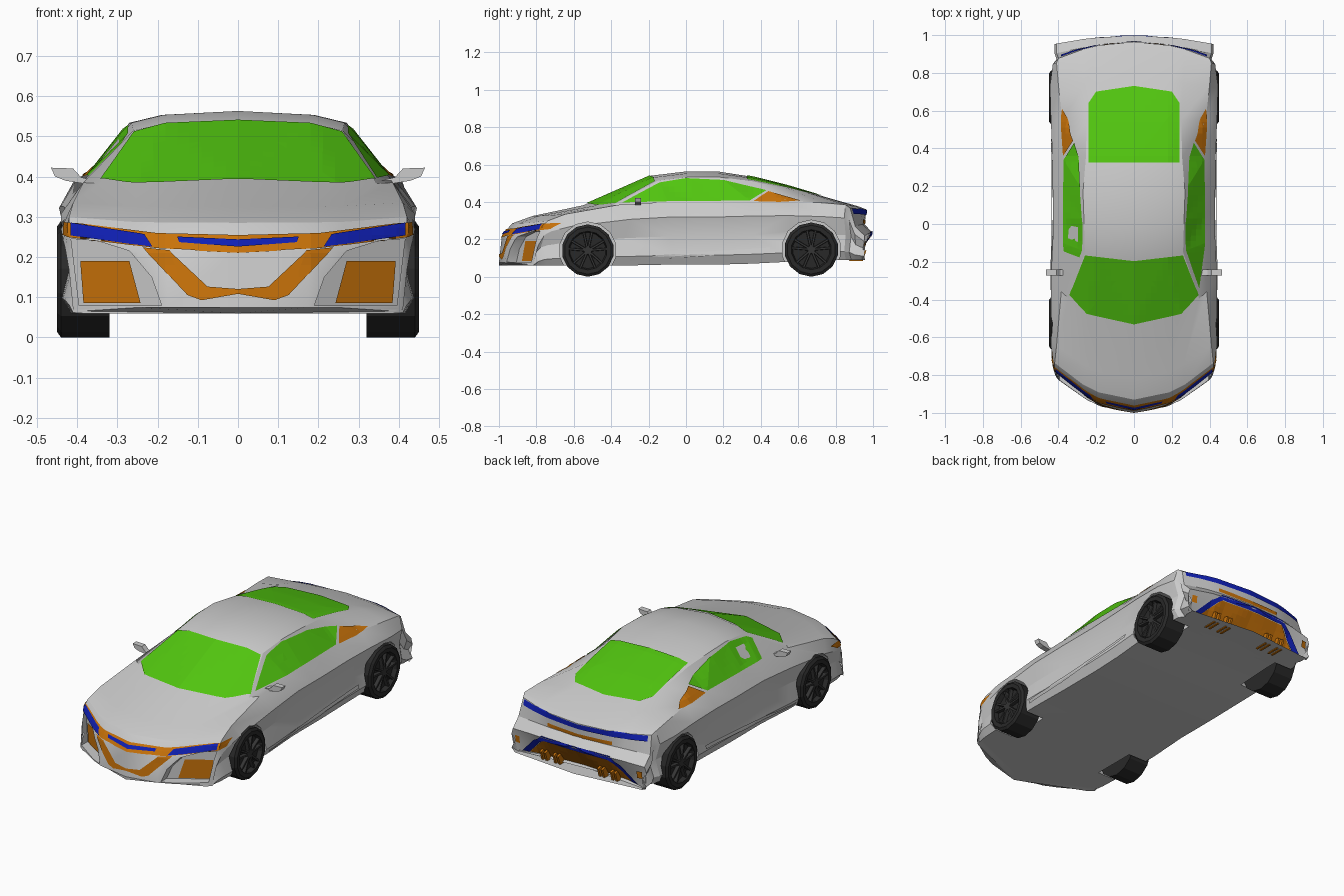
import bpy, bmesh, math
from mathutils import Vector
from mathutils.bvhtree import BVHTree

if "Cube" in bpy.data.objects:
    bpy.data.objects.remove(bpy.data.objects["Cube"])


def material(name, rgb):
    m = bpy.data.materials.new(name)
    m.diffuse_color = (*rgb, 1)
    m.use_nodes = True
    m.node_tree.nodes["Principled BSDF"].inputs["Base Color"].default_value = m.diffuse_color
    return m


GLASS = material("glass_green", (0.085, 0.57, 0.005))
LIGHT = material("light_blue", (0.005, 0.014, 0.46))
VENT = material("vent_orange", (0.58, 0.17, 0.003))
RUBBER = material("tyre_black", (0.022, 0.022, 0.022))
RIM = material("rim_dark", (0.035, 0.035, 0.035))


def finish(name, bm, mat=None, mirror=True):
    me = bpy.data.meshes.new(name)
    bm.to_mesh(me)
    bm.free()
    ob = bpy.data.objects.new(name, me)
    bpy.context.collection.objects.link(ob)
    if mat:
        me.materials.append(mat)
    if mirror:
        ob.modifiers.new("mirror", 'MIRROR')
    return ob


def loft(name, shells, mat=None, mirror=True):
    """Each shell is a list of equal closed rings, skinned and capped."""
    bm = bmesh.new()
    for rings in shells:
        vs = [[bm.verts.new(p) for p in r] for r in rings]
        n = len(vs[0])
        for a, b in zip(vs, vs[1:]):
            for i in range(n):
                j = (i + 1) % n
                bm.faces.new((a[i], a[j], b[j], b[i]))
        bm.faces.new(vs[0][::-1])
        bm.faces.new(vs[-1])
    bmesh.ops.recalc_face_normals(bm, faces=bm.faces)
    return finish(name, bm, mat, mirror)


def circle(x, r, cy, cz, n=14):
    return [(x, cy + r * math.sin(2 * math.pi * i / n), cz - r * math.cos(2 * math.pi * i / n))
            for i in range(n)]


# body stations: y, bow, width, shoulder width, roof width, floor z, shoulder z, top z
STATIONS = [
    (-1.00, 1.1, .41, .40, .25, .060, .072, .075),
    (-.985, 1.1, .42, .41, .25, .060, .200, .215),
    (-.96, 1.1, .43, .42, .25, .060, .275, .250),
    (-.93, 1.1, .435, .42, .27, .060, .300, .285),
    (-.82, 1.05, .44, .41, .26, .060, .335, .325),
    (-.55, 1.3, .44, .385, .345, .060, .385, .382),
    (-.19, .6, .43, .375, .26, .065, .400, .540),
    (0, .3, .43, .375, .265, .065, .400, .563),
    (.17, 0, .43, .375, .27, .065, .400, .563),
    (.35, 0, .432, .37, .255, .070, .405, .535),
    (.55, 0, .44, .38, .25, .080, .405, .485),
    (.75, -.1, .445, .40, .26, .090, .395, .425),
    (.92, -.4, .43, .41, .27, .090, .385, .377),
    (.965, -.55, .41, .40, .27, .090, .368, .360),
    (.955, -.3, .42, .41, .27, .090, .270, .280),
    (.997, -.25, .42, .41, .27, .090, .220, .235),
    (.90, .25, .41, .40, .27, .090, .100, .105)]


def section(y, bow, w, ws, wt, zb, zs, zt):
    d, h = zt - zs, zs - zb
    half = [(0, zt), (.7 * wt, zt - .06 * d), (wt, zt - .18 * d), (ws, zs), (w, zs - .24 * h),
            (w - .022, zs - .55 * h), (w, zs - .85 * h), (w - .025, zb), (0, zb)]
    full = half + [(-x, z) for x, z in half[-2:0:-1]]
    return [(x, y + bow * x * x, z) for x, z in full]


body = loft("car_body", [[section(*s) for s in STATIONS]], mirror=False)

# wheel wells and front corner pockets cut into the body
WHEELS = {"front": (-.525, .14), "rear": (.67, .145)}
cutters = [loft(k + "_well_cutter", [[circle(x, r + .013, y, r) for x in (.30, .60)]])
           for k, (y, r) in WHEELS.items()]
POCKET = [(.19, .08), (.395, .08), (.415, .245), (.35, .24), (.27, .215), (.215, .15)]
cutters.append(loft("pocket_cutter", [[[(x, -1.2, z) for x, z in POCKET],
                                       [(x, -1.03 + .65 * x, z) for x, z in POCKET]]]))
for c in cutters:
    c.hide_render = True
    m = body.modifiers.new("cut", 'BOOLEAN')
    m.operation, m.solver, m.object = 'DIFFERENCE', 'EXACT', c
dg = bpy.context.evaluated_depsgraph_get()
cut_mesh = bpy.data.meshes.new_from_object(body.evaluated_get(dg))
body.modifiers.clear()
body.data = cut_mesh
for c in cutters:
    bpy.data.objects.remove(c)
bm = bmesh.new()
bm.from_mesh(body.data)
SURFACE = BVHTree.FromBMesh(bm)
bm.free()

VIEWS = {"top": (lambda u, v: (u, v, 2), Vector((0, 0, -1))),
         "front": (lambda u, v: (u, -2, v), Vector((0, 1, 0))),
         "back": (lambda u, v: (u, 2, v), Vector((0, -1, 0))),
         "side": (lambda u, v: (2, u, v), Vector((-1, 0, 0)))}


def panel(name, view, outline, mat, off=.004, step=.03):
    """Drape a half outline, drawn in one view, over the body and mirror it."""
    place, ray = VIEWS[view]
    bm = bmesh.new()
    bm.faces.new([bm.verts.new(place(*p)) for p in outline])
    bmesh.ops.triangulate(bm, faces=bm.faces[:])
    for axis in range(3):
        no = Vector([float(i == axis) for i in range(3)])
        if abs(no.dot(ray)) > .5:
            continue
        lo, hi = min(v.co[axis] for v in bm.verts), max(v.co[axis] for v in bm.verts)
        for k in range(math.floor(lo / step) + 1, math.ceil(hi / step)):
            bmesh.ops.bisect_plane(bm, geom=bm.verts[:] + bm.edges[:] + bm.faces[:],
                                   plane_co=no * (k * step), plane_no=no)
    missed = []
    for v in bm.verts:
        hit, nor, _, _ = SURFACE.ray_cast(v.co, ray)
        if hit is None:
            missed.append(v)
            continue
        out = nor if nor.dot(ray) < 0 else -nor
        x = v.co.x
        v.co = hit + out * off
        if abs(x) < 1e-5:
            v.co.x = 0
    bmesh.ops.delete(bm, geom=missed, context='VERTS')
    for f in bm.faces:
        f.normal_update()
        if f.normal.dot(ray) > 0:
            f.normal_flip()
    return finish(name, bm, mat)


# glass
panel("windshield", "top", [(0, -.53), (.25, -.475), (.34, -.375), (.258, -.165), (0, -.195)], GLASS)
panel("rear_window", "top", [(0, .325), (.24, .325), (.24, .64), (.2, .70), (0, .73)], GLASS)
panel("side_window", "side", [(-.34, .394), (-.1, .401), (.34, .405), (.43, .46), (.2, .515),
                              (0, .525), (-.14, .502), (-.26, .438)], GLASS)
panel("side_intake", "side", [(.36, .402), (.50, .398), (.61, .405), (.44, .455)], VENT)
panel("sill_blade", "side", [(-.35, .085), (.45, .135), (.45, .155), (-.35, .10)], None, .007)

# front grille, lamps and corner vents
panel("grille_band", "front", [(0, .252), (.2, .257), (.43, .286), (.432, .254), (.415, .247),
                               (.2, .220), (0, .210)], VENT)
panel("grille_chevron", "front", [(0, .120), (.075, .126), (.17, .215), (.235, .222), (.2, .185),
                                  (.125, .105), (.09, .092), (0, .108)], VENT)
panel("headlamp", "front", [(.21, .222), (.413, .251), (.413, .281), (.23, .253)], LIGHT, .007)
panel("grille_strip", "front", [(0, .222), (.145, .233), (.15, .247), (0, .240)], LIGHT, .007)
panel("corner_vent", "front", [(.268, .19), (.39, .19), (.382, .085), (.24, .085)], VENT)

# tail lamps, slot and diffuser
panel("tail_lamp_bar", "back", [(0, .357), (.385, .364), (.385, .335), (0, .33)], LIGHT)
panel("rear_slot", "back", [(0, .30), (.2, .305), (.2, .285), (0, .28)], VENT)
panel("diffuser", "back", [(0, .218), (.21, .215), (.32, .107), (0, .107)], VENT)
panel("rear_trim", "back", [(0, .24), (.21, .238), (.27, .20), (.36, .107), (.32, .107),
                            (.23, .20), (.2, .218), (0, .22)], LIGHT, .006)
panel("rear_reflector", "back", [(.365, .15), (.395, .15), (.395, .19), (.365, .19)], VENT)


def slab(x0, x1, yz):
    return [[(x, y, z) for y, z in yz] for x in (x0, x1)]


FIN = [(.87, .085), (.945, .085), (.965, .14), (.93, .15)]
loft("diffuser_fins", [slab(x, x + .012, FIN) for x in (.12, .145, .20, .225)], VENT)

# door mirrors
MIRROR = [(.355, .378), (.40, .385), (.43, .39), (.455, .40), (.465, .422), (.41, .42),
          (.39, .398), (.355, .39)]
loft("door_mirror", [[[(x, -.272, z) for x, z in MIRROR], [(x, -.24, z) for x, z in MIRROR]]])

# wheels: stepped tyre with paired spokes
TYRE = [(.32, .10), (.32, 1), (.44, 1), (.45, .90), (.449, .74), (.425, .69)]
for k, (cy, r) in WHEELS.items():
    loft(k + "_tyre", [[circle(x, r * f, cy, r) for x, f in TYRE]], RUBBER)
    spokes = [[circle(.42, .026, cy, r, 10), circle(.444, .02, cy, r, 10)]]
    for i in range(10):
        a = math.pi * (.4 * (i // 2) + (.07 if i % 2 else -.07))
        u = Vector((0, math.sin(a), math.cos(a)))
        t = Vector((0, math.cos(a), -math.sin(a)))
        c = Vector((0, cy, r))
        spokes.append([[c + u * d + t * s + Vector((x, 0, 0))
                        for x, s in ((.42, -.007), (.444, -.005), (.444, .005), (.42, .007))]
                       for d in (.015, r * .72)])
    loft(k + "_rim_spokes", spokes, RIM)

# soft shading on the body shell only
bpy.ops.object.select_all(action='DESELECT')
body.select_set(True)
bpy.context.view_layer.objects.active = body
bpy.ops.object.shade_smooth_by_angle(angle=math.radians(25))
